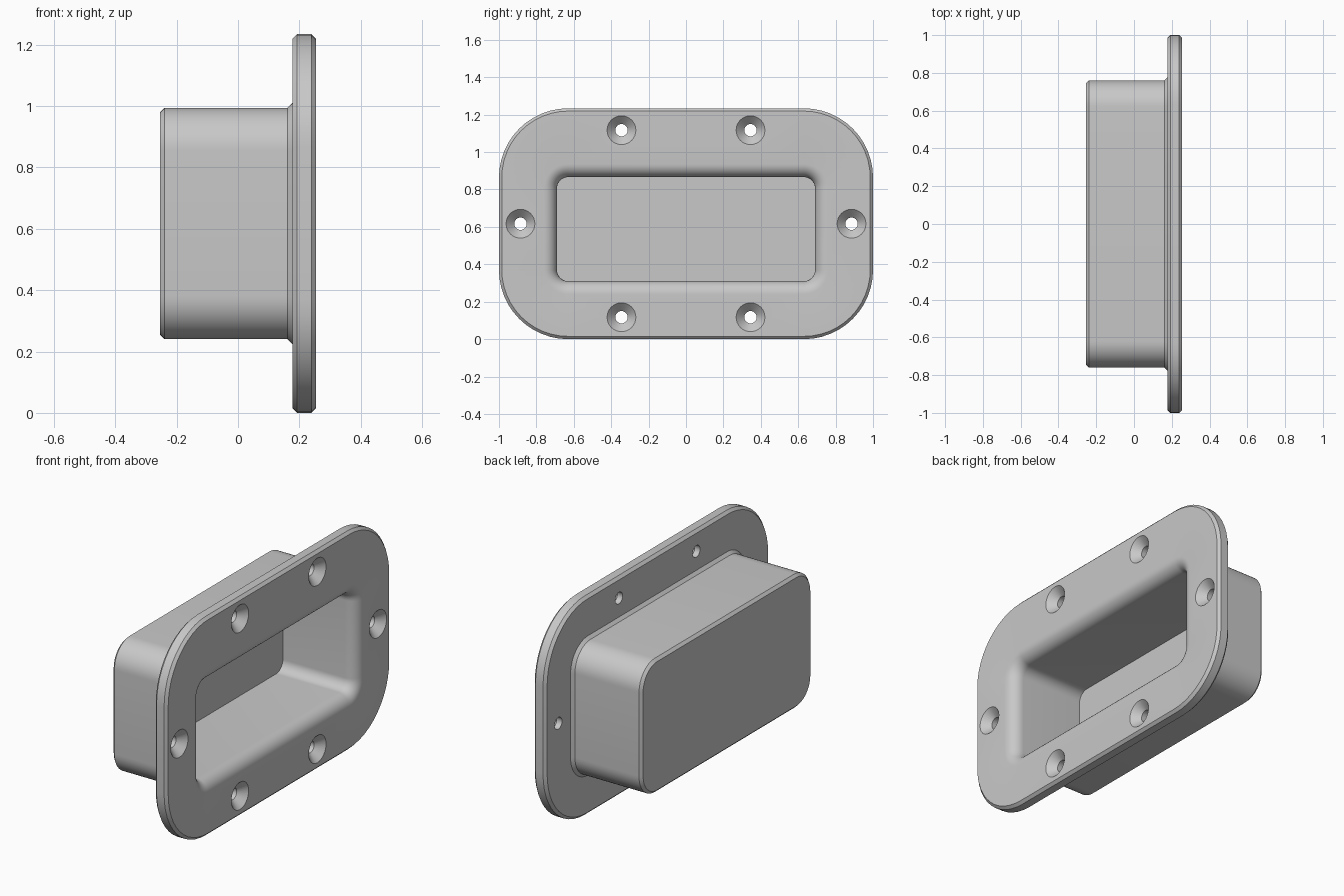
import bpy, bmesh, math

if "Cube" in bpy.data.objects:
    bpy.data.objects.remove(bpy.data.objects["Cube"])

CZ = 0.617      # centre height of box and flange
CAV = 0.588     # centre height of the cavity
FRONT = 0.254   # outer face of the flange


def rounded_ring(x, hy, hz, r, cz=CZ, n=12):
    """Rounded rectangle in the plane at x."""
    pts = []
    for k, (sy, sz) in enumerate([(1, 1), (-1, 1), (-1, -1), (1, -1)]):
        for i in range(n + 1):
            a = math.pi / 2 * (k + i / n)
            pts.append((x, sy * (hy - r) + r * math.cos(a),
                        cz + sz * (hz - r) + r * math.sin(a)))
    return pts


def circle_ring(x, y, z, r, n=32):
    return [(x, y + r * math.cos(2 * math.pi * i / n),
             z + r * math.sin(2 * math.pi * i / n)) for i in range(n)]


def loft(bm, rings):
    """Skin a list of rings and cap both ends."""
    loops = [[bm.verts.new(p) for p in ring] for ring in rings]
    n = len(loops[0])
    for a, b in zip(loops, loops[1:]):
        for i in range(n):
            j = (i + 1) % n
            bm.faces.new((a[i], a[j], b[j], b[i]))
    bm.faces.new(loops[0][::-1])
    bm.faces.new(loops[-1])


def make_object(name, bm):
    bmesh.ops.recalc_face_normals(bm, faces=bm.faces)
    mesh = bpy.data.meshes.new(name)
    bm.to_mesh(mesh)
    bm.free()
    obj = bpy.data.objects.new(name, mesh)
    bpy.context.collection.objects.link(obj)
    return obj


grey = bpy.data.materials.new("grey")
grey.diffuse_color = (0.58, 0.58, 0.58, 1)
grey.use_nodes = True
grey.node_tree.nodes["Principled BSDF"].inputs["Base Color"].default_value = grey.diffuse_color

# Recessed box, flange and cavity as one continuous skin
c = 0.015
rings = [
    rounded_ring(-FRONT, 0.76 - c, 0.377 - c, 0.14 - c),
    rounded_ring(-FRONT + c, 0.76, 0.377, 0.14),
    rounded_ring(0.161, 0.76, 0.377, 0.14),
    rounded_ring(0.177, 0.776, 0.393, 0.156),
    rounded_ring(0.177, 1 - c, CZ - c, 0.37 - c),
    rounded_ring(0.177 + c, 1, CZ, 0.37),
    rounded_ring(FRONT - c, 1, CZ, 0.37),
    rounded_ring(FRONT, 1 - c, CZ - c, 0.37 - c),
]
lip = 0.07      # rounded mouth of the cavity
for i in range(9):
    a = math.pi / 2 * i / 8
    grow = lip * (1 - math.sin(a))
    rings.append(rounded_ring(FRONT - lip * (1 - math.cos(a)),
                              0.69 + grow, 0.278 + grow, 0.06 + grow, CAV))
rings.append(rounded_ring(-0.203, 0.69, 0.278, 0.06, CAV))   # cavity floor
bm = bmesh.new()
loft(bm, rings)
body = make_object("flanged_recess_box", bm)
body.data.materials.append(grey)

# Countersunk screw holes
bm = bmesh.new()
holes = [(sy * 0.345, CZ + sz * 0.5) for sy in (-1, 1) for sz in (-1, 1)]
holes += [(-0.885, CZ), (0.885, CZ)]
for y, z in holes:
    loft(bm, [circle_ring(0.1, y, z, 0.033),
              circle_ring(FRONT - 0.044, y, z, 0.033),
              circle_ring(FRONT, y, z, 0.077),
              circle_ring(FRONT + 0.02, y, z, 0.097)])
cutter = make_object("screw_hole_cutter", bm)
cutter.data.materials.append(grey)
cutter.hide_render = True

mod = body.modifiers.new("screw_holes", 'BOOLEAN')
mod.operation = 'DIFFERENCE'
mod.solver = 'EXACT'
mod.object = cutter
bpy.context.view_layer.objects.active = body
body.select_set(True)
bpy.ops.object.modifier_apply(modifier=mod.name)
bpy.data.objects.remove(cutter)

bpy.ops.object.shade_smooth_by_angle(angle=math.radians(30))
